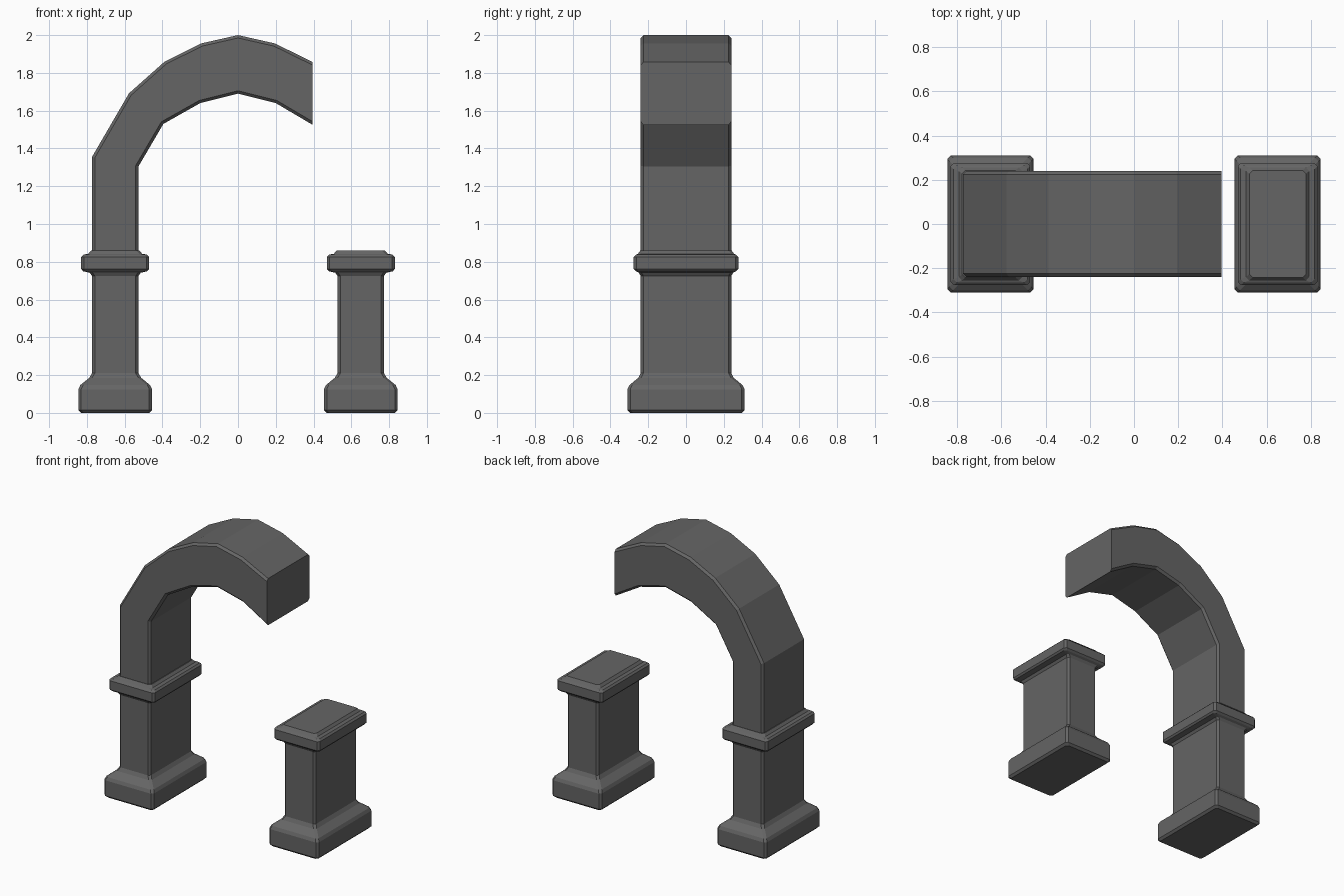
import bpy, bmesh

cube = bpy.data.objects.get("Cube")
if cube:
    bpy.data.objects.remove(cube)

stone = bpy.data.materials.new("dark_grey_stone")
stone.use_nodes = True
GREY = (0.13, 0.13, 0.13, 1)
stone.diffuse_color = GREY
stone.node_tree.nodes["Principled BSDF"].inputs["Base Color"].default_value = GREY


def finish(bm, name):
    bmesh.ops.recalc_face_normals(bm, faces=bm.faces)
    mesh = bpy.data.meshes.new(name)
    bm.to_mesh(mesh)
    bm.free()
    mesh.materials.append(stone)
    obj = bpy.data.objects.new(name, mesh)
    bpy.context.collection.objects.link(obj)
    return obj


def loft(name, cx, sections, chamfer=0.015):
    """Stack of chamfered rectangles, each given as half width, half depth, height."""
    bm = bmesh.new()
    rings = []
    for hx, hy, z in sections:
        ix, iy = hx - chamfer, hy - chamfer
        ring = [(hx, -iy), (hx, iy), (ix, hy), (-ix, hy),
                (-hx, iy), (-hx, -iy), (-ix, -hy), (ix, -hy)]
        rings.append([bm.verts.new((cx + x, y, z)) for x, y in ring])
    for low, high in zip(rings, rings[1:]):
        for i in range(len(low)):
            j = (i + 1) % len(low)
            bm.faces.new((low[i], low[j], high[j], high[i]))
    bm.faces.new(rings[0][::-1])
    bm.faces.new(rings[-1])
    return finish(bm, name)


# Pillar parts, bottom to top
BASE = [(0.18, 0.295, 0), (0.195, 0.31, 0.015), (0.195, 0.31, 0.125),
        (0.185, 0.3, 0.147), (0.138, 0.253, 0.185), (0.123, 0.24, 0.21)]
SHAFT = [(0.123, 0.24, 0.2), (0.123, 0.24, 0.735)]
COLLAR = [(0.123, 0.24, 0.725), (0.135, 0.25, 0.742), (0.17, 0.265, 0.75),
          (0.18, 0.277, 0.762), (0.18, 0.277, 0.826), (0.168, 0.265, 0.838),
          (0.143, 0.255, 0.842), (0.128, 0.242, 0.859)]

for side, cx in (("right", -0.65), ("left", 0.65)):
    loft(side + "_pillar_base", cx, BASE)
    loft(side + "_pillar_shaft", cx, SHAFT)
    loft(side + "_pillar_collar", cx, COLLAR)

# Broken arch: side outline extruded through the depth
HALF_DEPTH = 0.24
BROKEN_X = 0.395
outline = [(-0.773, 0.84), (-0.773, 1.355), (-0.577, 1.692), (-0.388, 1.86),
           (-0.195, 1.956), (0, 2), (0.195, 1.956), (BROKEN_X, 1.858),
           (BROKEN_X, 1.525), (0.2, 1.64), (0, 1.69), (-0.2, 1.64),
           (-0.395, 1.53), (-0.527, 1.305), (-0.527, 0.84)]
bm = bmesh.new()
front = bm.faces.new([bm.verts.new((x, -HALF_DEPTH, z)) for x, z in outline])
extruded = bmesh.ops.extrude_face_region(bm, geom=[front], use_keep_orig=True)
for v in extruded["geom"]:
    if isinstance(v, bmesh.types.BMVert):
        v.co.y = HALF_DEPTH
bmesh.ops.recalc_face_normals(bm, faces=bm.faces)


def is_long_edge(e):
    a, b = (v.co for v in e.verts)
    along_depth = abs(a.y - b.y) > 0.01
    at_break = min(a.x, b.x) > BROKEN_X - 0.01
    at_foot = max(a.z, b.z) < 0.85
    return not (along_depth or at_break or at_foot)


bmesh.ops.bevel(bm, geom=[e for e in bm.edges if is_long_edge(e)], offset=0.015,
                offset_type='OFFSET', segments=1, affect='EDGES', profile=0.5)
finish(bm, "broken_arch")
